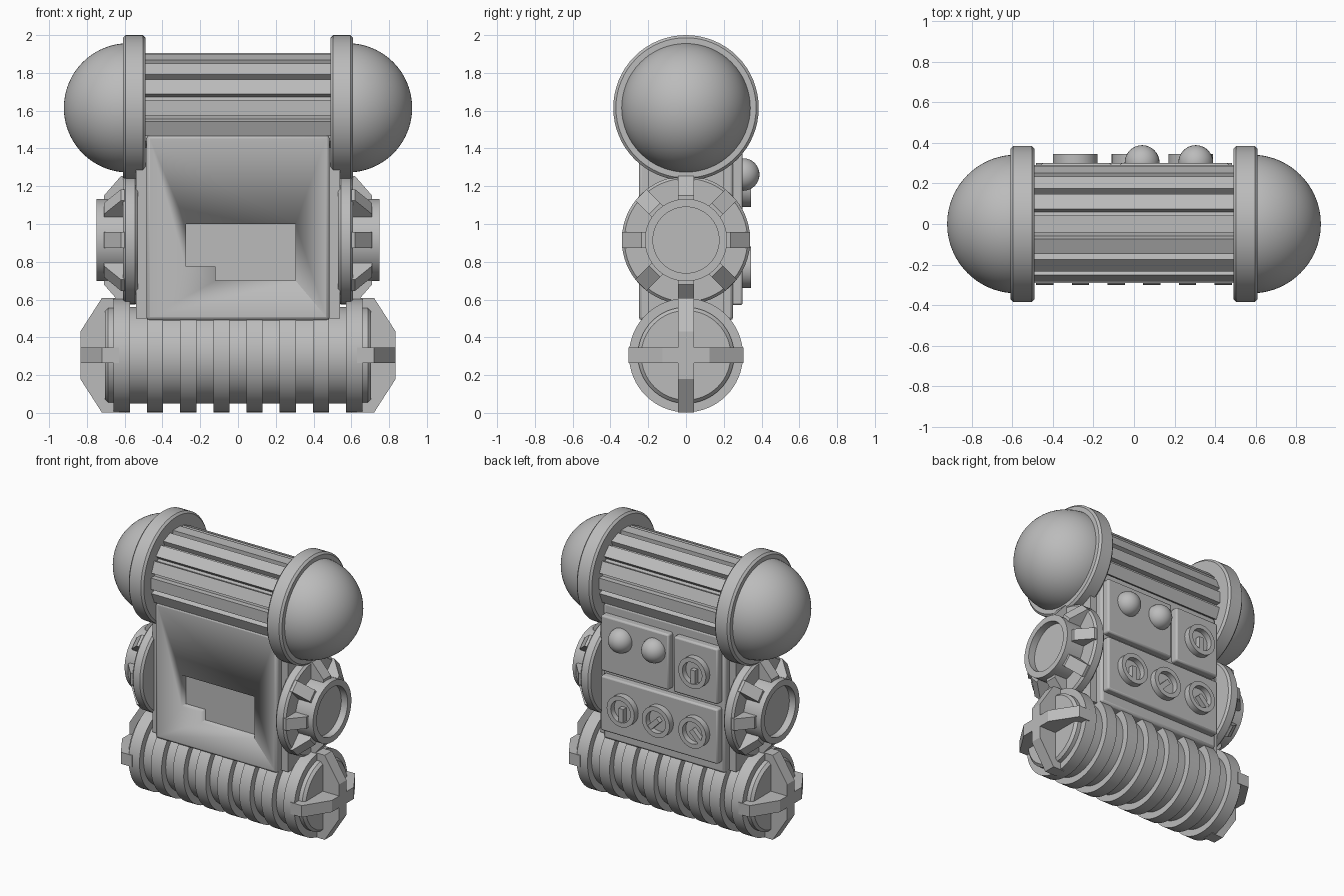
import bpy, bmesh
from math import sin, cos, pi, radians
from mathutils import Matrix, Vector

if "Cube" in bpy.data.objects:
    bpy.data.objects.remove(bpy.data.objects["Cube"])

GREY = (0.5, 0.5, 0.5, 1)
grey = bpy.data.materials.new("plain grey")
grey.use_nodes = True
grey.diffuse_color = GREY
for node in grey.node_tree.nodes:
    if node.type == 'BSDF_PRINCIPLED':
        node.inputs["Base Color"].default_value = GREY


def finish(name, bm, matrix=Matrix(), bevel=0):
    bmesh.ops.transform(bm, matrix=matrix, verts=bm.verts)
    bmesh.ops.recalc_face_normals(bm, faces=bm.faces)
    mesh = bpy.data.meshes.new(name)
    bm.to_mesh(mesh)
    bm.free()
    mesh.materials.append(grey)
    ob = bpy.data.objects.new(name, mesh)
    bpy.context.collection.objects.link(ob)
    bpy.ops.object.select_all(action='DESELECT')
    ob.select_set(True)
    bpy.context.view_layer.objects.active = ob
    bpy.ops.object.shade_smooth_by_angle(angle=radians(30))
    if bevel:
        mod = ob.modifiers.new("soft edges", 'BEVEL')
        mod.width = bevel
        mod.segments = 2
    return ob


def box(name, lo, hi, matrix=Matrix(), bevel=0):
    bm = bmesh.new()
    lo, hi = Vector(lo), Vector(hi)
    size = hi - lo
    bmesh.ops.create_cube(bm, size=1, matrix=Matrix.Translation((lo + hi) / 2)
                          @ Matrix.Diagonal((*size, 1)))
    return finish(name, bm, matrix, bevel)


def prism(name, outline, thick, matrix=Matrix()):
    """Outline in the local xz plane, thickened evenly along y."""
    bm = bmesh.new()
    face = bm.faces.new([bm.verts.new((x, -thick / 2, z)) for x, z in outline])
    out = bmesh.ops.extrude_face_region(bm, geom=[face])
    moved = [v for v in out["geom"] if isinstance(v, bmesh.types.BMVert)]
    bmesh.ops.translate(bm, verts=moved, vec=(0, thick, 0))
    return finish(name, bm, matrix)


def lathe(name, profile, matrix=Matrix(), steps=64):
    """Revolve (x, radius) points about the local x axis and close the ends."""
    bm = bmesh.new()
    rings = []
    for x, r in profile:
        if r < 1e-5:
            rings.append([bm.verts.new((x, 0, 0))] * steps)
        else:
            rings.append([bm.verts.new((x, r * cos(2 * pi * i / steps), r * sin(2 * pi * i / steps)))
                          for i in range(steps)])
    for a, b in zip(rings, rings[1:]):
        for i in range(steps):
            j = (i + 1) % steps
            bm.faces.new(list(dict.fromkeys((a[i], a[j], b[j], b[i]))))
    for ring in (rings[0], rings[-1]):
        if ring[0] is not ring[1]:
            bm.faces.new(ring)
    return finish(name, bm, matrix)


def disc(x0, x1, r, c):
    """Profile of a thick disc with chamfered rims."""
    return [(x0, r - c), (x0 + c, r), (x1 - c, r), (x1, r - c)]


def at(x, y, z):
    return Matrix.Translation((x, y, z))


TOP, HUB, DRUM = 1.615, 0.915, 0.305

# Main body with the notched front recess
body = box("body", (-0.485, -0.25, 0.49), (0.485, 0.25, 1.47), bevel=0.018)
cutter = prism("recess_cutter", [(-0.275, 1.0), (0.305, 1.0), (0.305, 0.70), (-0.12, 0.70),
                                 (-0.12, 0.775), (-0.275, 0.775)], 0.24, at(0, -0.25, 0))
cut = body.modifiers.new("recess", 'BOOLEAN')
cut.object = cutter
cut.operation = 'DIFFERENCE'
cut.solver = 'EXACT'
bpy.context.view_layer.objects.active = body
for mod in list(body.modifiers):
    bpy.ops.object.modifier_apply(modifier=mod.name)
bpy.data.objects.remove(cutter)
box("inner_core", (-0.54, -0.2, 0.5), (0.54, 0.2, 1.5))

# Slatted top roller
lathe("roller_core", [(-0.5, 0.255), (0.5, 0.255)], at(0, 0, TOP))
for k in range(16):
    turn = Matrix.Rotation(k * pi / 8, 4, 'X')
    box("roller_slat", (-0.5, -0.041, 0.2), (0.5, 0.041, 0.29), at(0, 0, TOP) @ turn)

# Ringed bottom drum
lathe("drum_core", disc(-0.705, 0.705, 0.255, 0.018), at(0, 0, DRUM))
for k in range(8):
    x = (k - 3.5) * 0.176
    lathe("drum_ring", [(x - 0.043, 0.302), (x + 0.043, 0.302)], at(0, 0, DRUM))

for label, turn in (("left", Matrix()), ("right", Matrix.Rotation(pi, 4, 'Z'))):
    # Collar and dome on the roller end
    lathe(label + "_collar", disc(0.49, 0.61, 0.385, 0.014), turn @ at(0, 0, TOP))
    dome = [(0.58, 0.342)] + [(0.58 + 0.342 * sin(a * pi / 48), 0.342 * cos(a * pi / 48))
                              for a in range(1, 25)]
    lathe(label + "_dome", dome, turn @ at(0, 0, TOP))

    # Side wheel: hub, disc, open outer ring and eight braces
    wheel = turn @ at(0, 0, HUB)
    lathe(label + "_hub", [(0.47, 0.19), (0.54, 0.19)], wheel)
    lathe(label + "_wheel_disc", disc(0.53, 0.61, 0.34, 0.014), wheel)
    lathe(label + "_wheel_ring", [(0.6, 0.218), (0.75, 0.218), (0.75, 0.175), (0.7, 0.175), (0.7, 0)], wheel)
    for k in range(8):
        prism(label + "_brace", [(0.6, 0.2), (0.6, 0.338), (0.62, 0.338), (0.71, 0.235), (0.71, 0.2)],
              0.084, wheel @ Matrix.Rotation(k * pi / 4, 4, 'X'))

    # Crossed end guards on the drum
    for k in range(2):
        prism(label + "_end_guard", [(0.63, -0.304), (0.72, -0.304), (0.835, -0.125),
                                     (0.835, 0.125), (0.72, 0.304), (0.63, 0.304)],
              0.084, turn @ at(0, 0, DRUM) @ Matrix.Rotation(k * pi / 2, 4, 'X'))

# Raised back panels
for name, x0, x1, z0, z1 in (("lamp_panel", -0.07, 0.47, 1.0, 1.4),
                             ("small_dial_panel", -0.46, -0.11, 1.0, 1.4),
                             ("wide_dial_panel", -0.46, 0.47, 0.57, 0.965)):
    box(name, (x0, 0.23, z0), (x1, 0.3, z1), bevel=0.012)

# Round lamps
for x in (0.04, 0.305):
    bm = bmesh.new()
    bmesh.ops.create_uvsphere(bm, u_segments=32, v_segments=16, radius=0.086)
    finish("lamp", bm, at(x, 0.303, 1.262))

# Dials with a pointer bar set inside each rim
for x, z, angle in ((-0.29, 1.2, 0), (0.28, 0.77, 0), (0, 0.77, -45), (-0.29, 0.77, 45)):
    place = at(x, 0.29, z)
    lathe("dial", [(0, 0.11), (0.055, 0.11), (0.055, 0.078), (0.015, 0.078), (0.015, 0)],
          place @ Matrix.Rotation(pi / 2, 4, 'Z'), 32)
    box("dial_pointer", (-0.018, 0, -0.085), (0.018, 0.05, 0.02),
        place @ Matrix.Rotation(radians(angle), 4, 'Y'))
